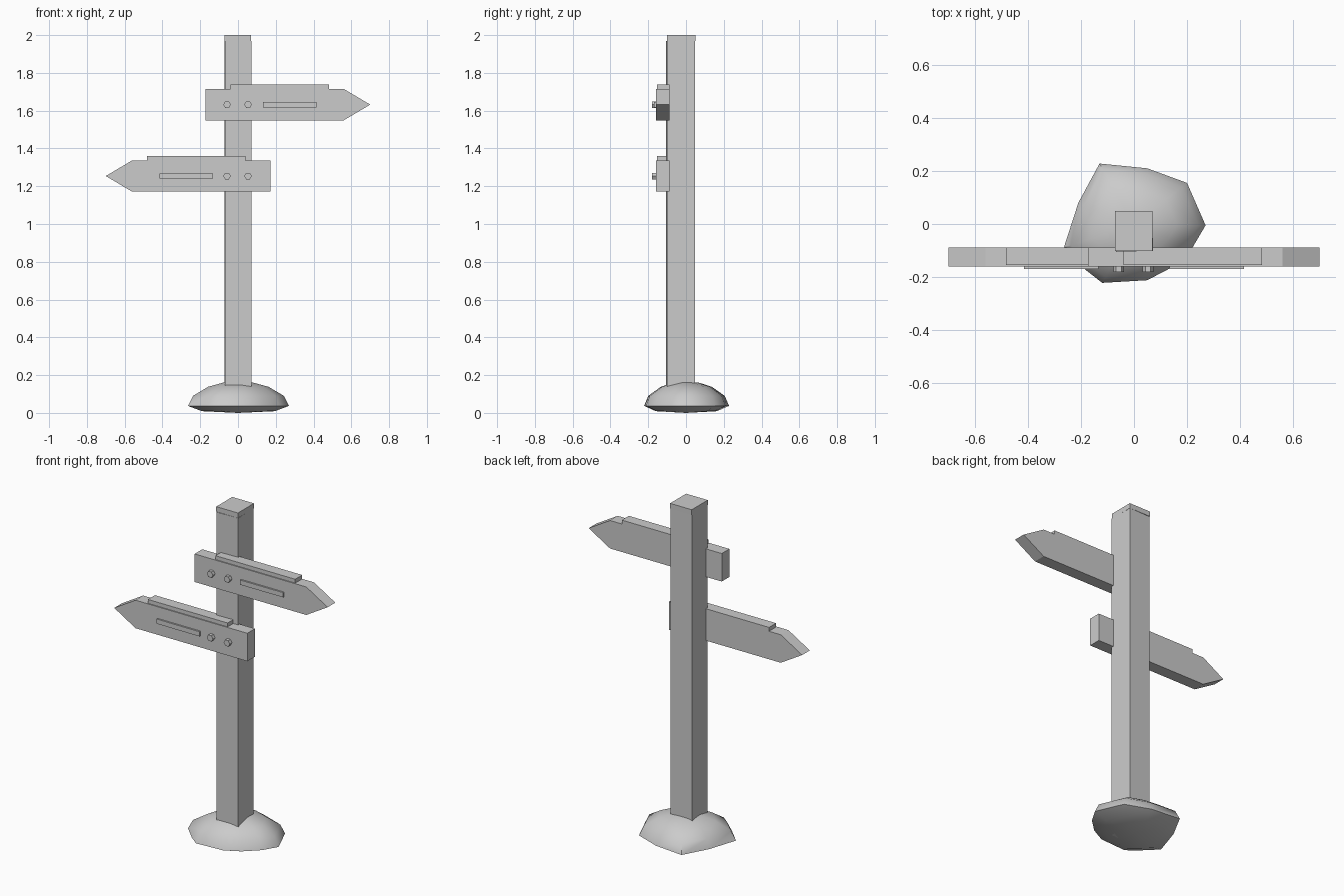
import bpy, bmesh, math
from mathutils import Matrix

cube = bpy.data.objects.get("Cube")
if cube:
    bpy.data.objects.remove(cube, do_unlink=True)

grey = bpy.data.materials.new("stone grey")
grey.use_nodes = True
grey.diffuse_color = (0.6, 0.6, 0.6, 1)
grey.node_tree.nodes["Principled BSDF"].inputs["Base Color"].default_value = (0.6, 0.6, 0.6, 1)


def finish(name, bm):
    bmesh.ops.recalc_face_normals(bm, faces=bm.faces)
    mesh = bpy.data.meshes.new(name)
    bm.to_mesh(mesh)
    bm.free()
    mesh.materials.append(grey)
    obj = bpy.data.objects.new(name, mesh)
    bpy.context.collection.objects.link(obj)
    return obj


def box(name, x, y, z, turn=0):
    """Box from three (low, high) ranges, turned about its own vertical axis."""
    bm = bmesh.new()
    bmesh.ops.create_cube(bm, size=1)
    size = [r[1] - r[0] for r in (x, y, z)]
    mid = [(r[0] + r[1]) / 2 for r in (x, y, z)]
    bm.transform(Matrix.Translation(mid) @ Matrix.Rotation(turn, 4, "Z")
                 @ Matrix.Diagonal((*size, 1)))
    return finish(name, bm)


def span(a, b, side):
    return sorted((a * side, b * side))


def arrow_board(name, side, z, y0, y1):
    """Pointed plank extruded from its front outline."""
    outline = [(-0.173, -0.083), (0.56, -0.083), (0.70, 0), (0.56, 0.083), (-0.173, 0.083)]
    bm = bmesh.new()
    face = bm.faces.new([bm.verts.new((x * side, y0, z + h)) for x, h in outline])
    ext = bmesh.ops.extrude_face_region(bm, geom=[face])
    verts = [v for v in ext["geom"] if isinstance(v, bmesh.types.BMVert)]
    bmesh.ops.translate(bm, verts=verts, vec=(0, y1 - y0, 0))
    return finish(name, bm)


def bolt(name, x, z):
    bm = bmesh.new()
    bmesh.ops.create_cone(bm, cap_ends=True, segments=6, radius1=0.02, radius2=0.02, depth=0.024)
    bm.transform(Matrix.Translation((x, -0.169, z)) @ Matrix.Rotation(math.pi / 2, 4, "X")
                 @ Matrix.Rotation(math.pi / 6, 4, "Z"))
    return finish(name, bm)


# Post: a slightly turned shaft with a straight cap
box("post_shaft", (-0.07, 0.07), (-0.103, 0.047), (0.006, 1.97), math.radians(1.6))
box("post_cap", (-0.072, 0.07), (-0.101, 0.049), (1.97, 2.0))

# Two direction boards, mirrored
for level, side, z in (("upper", 1, 1.632), ("lower", -1, 1.254)):
    arrow_board(level + "_board", side, z, -0.16, -0.088)
    box(level + "_top_strip", span(-0.04, 0.483, side), (-0.154, -0.088), (z + 0.07, z + 0.106))
    box(level + "_groove_bar", span(0.133, 0.355, side), (-0.17, -0.155), (z - 0.014, z + 0.014))
    box(level + "_groove_tip", span(0.355, 0.415, side), (-0.169, -0.155), (z - 0.014, z + 0.014))
    for label, x in (("right", -0.058), ("left", 0.053)):
        bolt(level + "_bolt_" + label, x, z)

# Rock base: irregular rings stacked into a low mound
rim = [(-0.265, -0.09), (-0.18, -0.175), (-0.12, -0.222), (0.05, -0.212), (0.14, -0.165),
       (0.22, -0.09), (0.27, -0.005), (0.20, 0.155), (0.05, 0.21), (-0.13, 0.228), (-0.21, 0.08)]
levels = [(0.72, 0.009), (1, 0.037), (0.9, 0.09), (0.6, 0.138), (0.3, 0.16)]
bm = bmesh.new()
rings = [[bm.verts.new((x * s, y * s, z)) for x, y in rim] for s, z in levels]
count = len(rim)
for low, high in zip(rings, rings[1:]):
    for i in range(count):
        j = (i + 1) % count
        bm.faces.new((low[i], low[j], high[j], high[i]))
for ring, z in ((rings[0], 0), (rings[-1], 0.166)):
    centre = bm.verts.new((0, 0, z))
    for i in range(count):
        bm.faces.new((ring[i], ring[(i + 1) % count], centre))
base = finish("rock_base", bm)
bpy.ops.object.select_all(action="DESELECT")
base.select_set(True)
bpy.context.view_layer.objects.active = base
bpy.ops.object.shade_smooth_by_angle(angle=math.radians(50))
